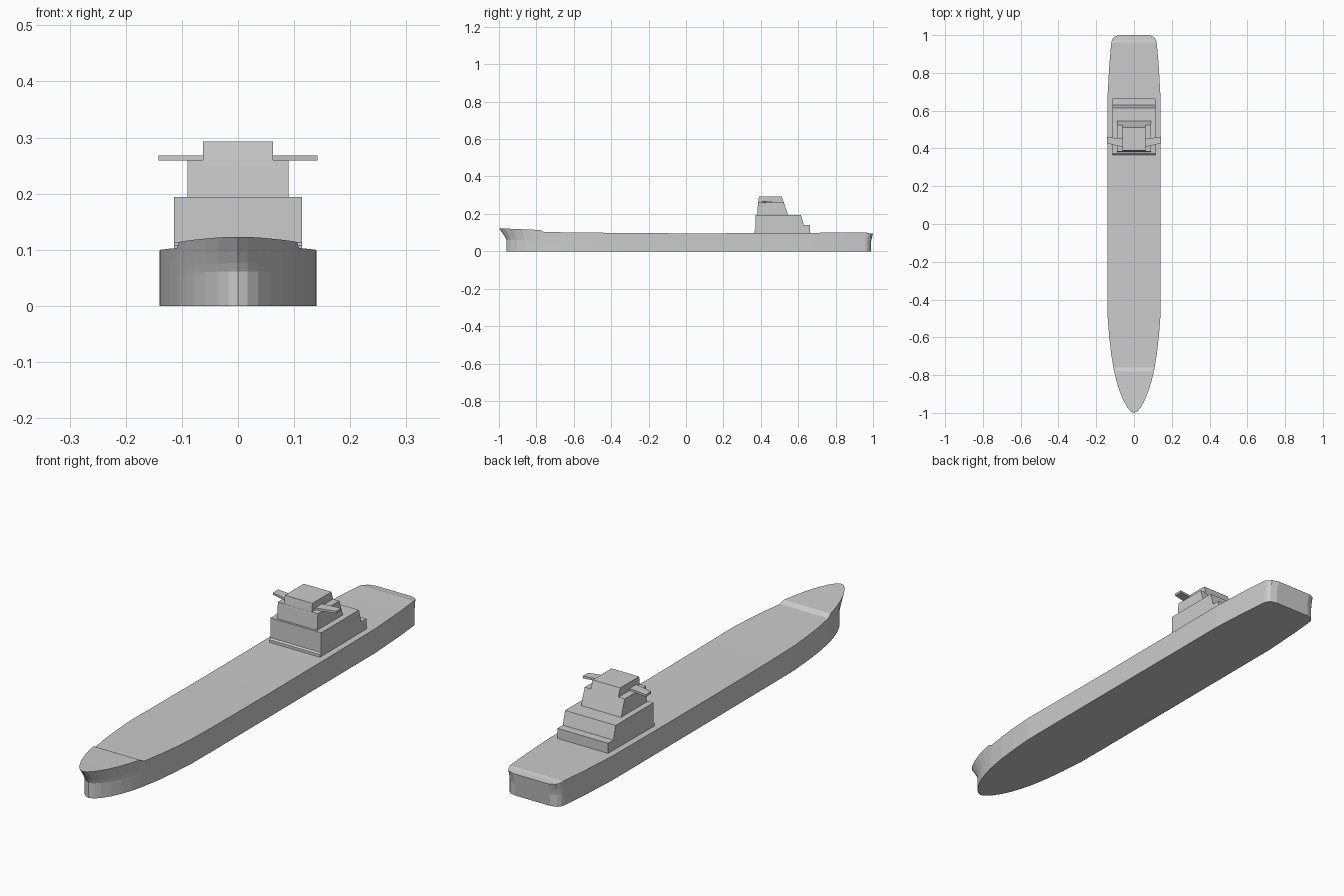
import bpy, bmesh

if "Cube" in bpy.data.objects:
    bpy.data.objects.remove(bpy.data.objects["Cube"])

def finish(name, bm):
    bmesh.ops.remove_doubles(bm, verts=bm.verts[:], dist=1e-5)
    bmesh.ops.dissolve_degenerate(bm, edges=bm.edges[:], dist=1e-6)
    bmesh.ops.recalc_face_normals(bm, faces=bm.faces[:])
    me = bpy.data.meshes.new(name)
    bm.to_mesh(me)
    bm.free()
    ob = bpy.data.objects.new(name, me)
    bpy.context.collection.objects.link(ob)
    return ob

def extrude_x(name, profile, half):
    """Side profile (y, z) extruded symmetrically across x."""
    bm = bmesh.new()
    a = [bm.verts.new((-half, y, z)) for y, z in profile]
    b = [bm.verts.new((half, y, z)) for y, z in profile]
    bm.faces.new(a)
    bm.faces.new(b[::-1])
    for i in range(len(a)):
        j = (i + 1) % len(a)
        bm.faces.new((a[i], b[i], b[j], a[j]))
    return finish(name, bm)

# Hull stations: y, half width, deck height
stations = [
    (-1.0, 0.0, 0.123), (-0.992, 0.017, 0.123), (-0.97, 0.036, 0.122),
    (-0.93, 0.058, 0.12), (-0.88, 0.078, 0.118), (-0.83, 0.093, 0.116),
    (-0.78, 0.105, 0.114), (-0.76, 0.109, 0.103), (-0.68, 0.122, 0.102),
    (-0.6, 0.131, 0.101), (-0.5, 0.139, 0.1), (-0.35, 0.14, 0.098),
    (0.0, 0.14, 0.096), (0.4, 0.14, 0.097), (0.68, 0.14, 0.099),
    (0.85, 0.13, 0.1), (0.96, 0.12, 0.101), (0.975, 0.116, 0.097),
    (0.99, 0.106, 0.095), (1.0, 0.08, 0.094),
]
# Height fraction and amount of bow / stern pull-in at each level
levels = [(0.0, 1.0), (0.5, 1.0), (0.62, 0.82), (0.78, 0.5), (1.0, 0.0)]

bm = bmesh.new()
rings = []
for y, w, top in stations:
    left, right = [], []
    for f, pull in levels:
        bow = max(0, (-y - 0.7) / 0.3) ** 1.5 * 0.04
        stern = max(0, (y - 0.95) / 0.05) * 0.012
        yy = y + pull * (bow - stern)
        left.append(bm.verts.new((-w, yy, top * f)))
        right.append(bm.verts.new((w, yy, top * f)))
    rings.append(left + right[::-1])
n = len(rings[0])
for r0, r1 in zip(rings, rings[1:]):
    for i in range(n):
        j = (i + 1) % n
        bm.faces.new((r0[i], r0[j], r1[j], r1[i]))
bm.faces.new(rings[-1])
bm.faces.new(rings[0])
finish("hull", bm)

# Stepped deckhouse
extrude_x("deckhouse", [
    (0.365, 0.09), (0.365, 0.108), (0.372, 0.113), (0.372, 0.194),
    (0.615, 0.194), (0.63, 0.14), (0.664, 0.14), (0.664, 0.09)], 0.114)

# Bridge tower and wheelhouse
extrude_x("bridge_tower", [
    (0.38, 0.19), (0.385, 0.26), (0.523, 0.26), (0.546, 0.194), (0.546, 0.19)], 0.09)
extrude_x("wheelhouse", [
    (0.384, 0.25), (0.39, 0.293), (0.512, 0.293), (0.527, 0.25)], 0.062)

# Bridge wings, swept slightly aft
for side, s in (("left", -1), ("right", 1)):
    bm = bmesh.new()
    plan = [(0.05, 0.405), (0.142, 0.427), (0.142, 0.461), (0.05, 0.45)]
    face = bm.faces.new([bm.verts.new((s * x, y, 0.259)) for x, y in plan])
    ext = bmesh.ops.extrude_face_region(bm, geom=[face])
    for v in ext["geom"]:
        if isinstance(v, bmesh.types.BMVert):
            v.co.z = 0.268
    finish("bridge_wing_" + side, bm)
